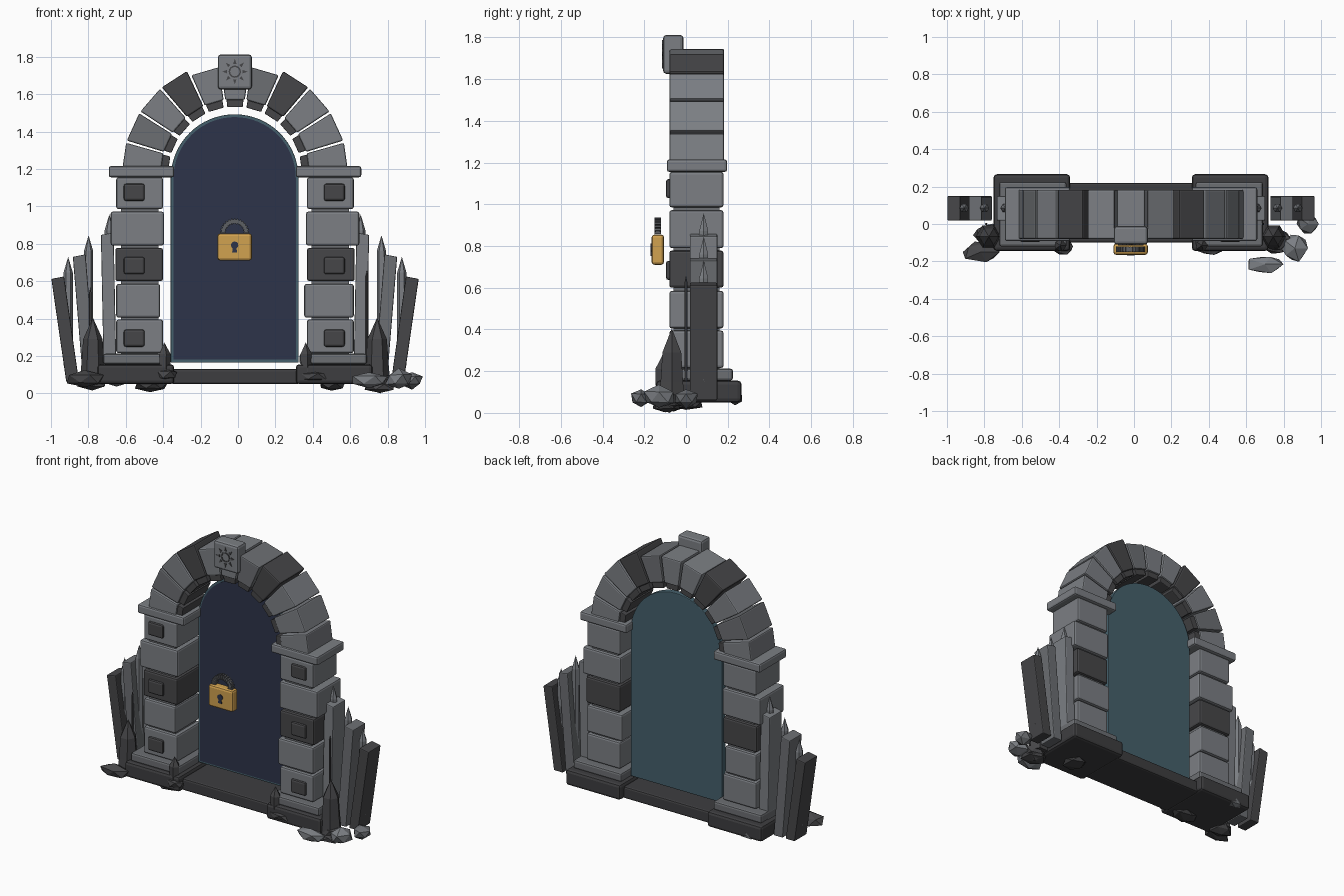
import bpy, bmesh, math, random
from mathutils import Vector

random.seed(4)
cube = bpy.data.objects.get("Cube")
if cube:
    bpy.data.objects.remove(cube)

CX = -0.016  # symmetry axis of the gate


def material(name, r, g, b):
    m = bpy.data.materials.new(name)
    m.use_nodes = True
    m.diffuse_color = (r, g, b, 1)
    m.node_tree.nodes["Principled BSDF"].inputs["Base Color"].default_value = (r, g, b, 1)
    return m


LIGHT = material("light stone", .20, .212, .23)
MID = material("mid grey stone", .15, .158, .17)
DARK = material("dark stone", .062, .062, .066)
BASE = material("base stone", .048, .048, .051)
NAVY = material("navy panel", .026, .034, .068)
TEAL = material("teal door", .06, .118, .15)
GOLD = material("gold", .64, .36, .08)
STEEL = material("steel", .11, .115, .125)


def finish(name, bm, mat, bevel=0.0):
    bmesh.ops.recalc_face_normals(bm, faces=bm.faces)
    mesh = bpy.data.meshes.new(name)
    bm.to_mesh(mesh)
    bm.free()
    mesh.materials.append(mat)
    ob = bpy.data.objects.new(name, mesh)
    bpy.context.collection.objects.link(ob)
    if bevel:
        mod = ob.modifiers.new("Bevel", 'BEVEL')
        mod.width = bevel
        mod.segments = 2
        mod.limit_method = 'ANGLE'
    return ob


def prism(name, pts, y0, y1, mat, bevel=0.0):
    """Outline in x and z, extruded along y."""
    bm = bmesh.new()
    face = bm.faces.new([bm.verts.new((x, y0, z)) for x, z in pts])
    ext = bmesh.ops.extrude_face_region(bm, geom=[face])["geom"]
    verts = [v for v in ext if isinstance(v, bmesh.types.BMVert)]
    bmesh.ops.translate(bm, verts=verts, vec=(0, y1 - y0, 0))
    return finish(name, bm, mat, bevel)


def box(name, x0, x1, y0, y1, z0, z1, mat, bevel=0.012):
    return prism(name, [(x0, z0), (x1, z0), (x1, z1), (x0, z1)], y0, y1, mat, bevel)


def polar(cx, cz, r, deg):
    a = math.radians(deg)
    return cx + r * math.cos(a), cz + r * math.sin(a)


def wedge(name, cx, cz, r0, r1, a0, a1, y0, y1, mat, bevel=0.0):
    pts = [polar(cx, cz, r, a) for r, a in ((r0, a0), (r1, a0), (r1, a1), (r0, a1))]
    return prism(name, pts, y0, y1, mat, bevel)


def crystal(name, x, y, rings, mat, sides=6):
    """Stack of rings (radius, z) ending in a point."""
    bm = bmesh.new()
    loops = []
    for r, z in rings[:-1]:
        loops.append([bm.verts.new((x + r * math.cos(math.tau * i / sides),
                                    y + r * math.sin(math.tau * i / sides), z))
                      for i in range(sides)])
    tip = bm.verts.new((x, y, rings[-1][1]))
    bm.faces.new(loops[0])
    for i in range(sides):
        j = (i + 1) % sides
        for a, b in zip(loops, loops[1:]):
            bm.faces.new((a[i], a[j], b[j], b[i]))
        bm.faces.new((loops[-1][i], loops[-1][j], tip))
    return finish(name, bm, mat)


def rock(name, x, y, z, sx, sy, sz, mat):
    bm = bmesh.new()
    bmesh.ops.create_icosphere(bm, subdivisions=1, radius=1)
    for v in bm.verts:
        k = random.uniform(.78, 1.05)
        v.co = Vector((x + v.co.x * sx * k, y + v.co.y * sy * k, max(0, z + v.co.z * sz * k)))
    # merged facets give a chipped look
    bmesh.ops.dissolve_limit(bm, angle_limit=.3, verts=bm.verts, edges=bm.edges)
    return finish(name, bm, mat)


# Base slab
box("threshold", -.36, .33, -.10, .22, .05, .13, BASE)

for s, side in ((-1, "right"), (1, "left")):
    def X(d):
        return CX + s * d

    def slab(name, d0, d1, *rest):
        a, b = sorted((X(d0), X(d1)))
        return box(f"{side}_{name}", a, b, *rest)

    # Pillar plinth, blocks and cap
    slab("plinth_base", .325, .735, -.144, .266, .05, .155, BASE, .018)
    slab("plinth_step", .345, .705, -.12, .225, .155, .212, MID)
    inner2 = .40 if s < 0 else .37
    blocks = [(.385, .635, .215, .395, LIGHT), (inner2, .635, .405, .585, LIGHT),
              (.385, .64, .60, .778, DARK), (.38, .665, .79, .972, LIGHT),
              (.385, .635, .985, 1.155, LIGHT)]
    for i, (d0, d1, z0, z1, mat) in enumerate(blocks):
        slab(f"pillar_block_{i + 1}", d0, d1, -.08, .18, z0, z1, mat)
    slab("pillar_core", .41, .61, -.06, .16, .2, 1.16, MID, 0)
    slab("pillar_cap", .325, .675, -.092, .197, 1.155, 1.215, LIGHT)

    # Square studs on the pillar front
    px = .515 if s > 0 else -.555
    for z in (.295, .683, 1.075):
        box(f"{side}_stud", px - .056, px + .056, -.096, -.07, z - .046, z + .046, DARK)

    # Leaning boards: bottom offset, top offset, top height
    for i, (b, t, top, mat) in enumerate([(.868, .948, .62, DARK), (.778, .833, .738, MID),
                                          (.667, .683, .855, LIGHT)]):
        w = .034
        prism(f"{side}_board_{i + 1}",
              [(X(b - w), .06), (X(b + w), .06), (X(t + w), top - .008), (X(t - w), top + .005)],
              .018, .15, mat, .006)

    # Pointed pegs behind the boards
    for d, top in ((.892, .73), (.783, .845), (.672, .957)):
        crystal(f"{side}_peg", X(d), .085, [(.025, .15), (.025, top - .085), (0, top)], LIGHT)

    # Large shard, thin rod and small shard
    crystal(f"{side}_shard", X(.76), -.068,
            [(.07, .06), (.062, .15), (.052, .29), (0, .405)], DARK)
    rod_x, rod_top = (-.79, .565) if s < 0 else (.69, .66)
    crystal(f"{side}_rod", rod_x, 0, [(.007, .08), (.007, rod_top - .03), (0, rod_top)], DARK)
    crystal(f"{side}_small_shard", X(.378), -.115,
            [(.03, .08), (.034, .21), (0, .272)], DARK, 5)

# Arch stones with a dark inner ring
AZ, STEP = 1.175, 180 / 11
for i in range(11):
    a0, a1 = i * STEP + .6, (i + 1) * STEP - .6
    mat = DARK if i in (3, 7) else (MID if i in (4, 9) else LIGHT)
    r = .575 if i in (4, 5, 6) else .605
    wedge(f"arch_stone_{i + 1}", CX, AZ, .398, r, a0, a1, -.08, .183, mat, .008)
    wedge(f"arch_lining_{i + 1}", CX, AZ, .358, .40, a0 + 1, a1 - 1, -.07, .172, DARK, .004)

# Keystone with a raised sun
box("keystone", -.108, .074, -.11, -.012, 1.625, 1.812, LIGHT, .016)
SUN = (-.017, 1.72)
for i in range(16):
    wedge("sun_ring", *SUN, .025, .033, i * 22.5, (i + 1) * 22.5, -.114, -.108, DARK)
for i in range(8):
    a = i * 45
    prism("sun_ray", [polar(*SUN, .043, a - 12), polar(*SUN, .043, a + 12), polar(*SUN, .068, a)],
          -.114, -.108, DARK)


# Door slab with an inset front panel
def door_outline(r, z0):
    arc = [polar(-.018, 1.15, r, 180 * i / 32) for i in range(33)]
    return [(-.018 - r, z0), (-.018 + r, z0)] + arc


prism("door", door_outline(.342, .165), .09, .13, TEAL, .004)
prism("door_panel", door_outline(.327, .18), .084, .092, NAVY)

# Padlock
LX = -.018
box("lock_body", LX - .092, LX + .092, -.165, -.105, .71, .855, GOLD, .014)
hole = [polar(LX, .792, .02, -60 + i * 30) for i in range(11)]
prism("keyhole", hole + [(LX - .014, .752), (LX + .014, .752)], -.169, -.162, NAVY)
for i in range(12):
    wedge("shackle_core", LX, .858, .052, .072, i * 15, (i + 1) * 15, -.146, -.124, STEEL)
for i in range(15):
    a = i * 12.4
    wedge("shackle_rib", LX, .858, .047, .078, a - .5, a + 6.5, -.151, -.119, STEEL)

# Loose rocks: centre, half sizes, colour
ROCKS = [(.70, -.215, .07, .12, .055, .05, LIGHT), (.86, -.13, .075, .08, .085, .06, LIGHT),
         (.93, 0, .07, .07, .065, .05, MID), (.76, -.08, .06, .09, .07, .06, DARK),
         (.40, -.125, .09, .10, .045, .035, DARK), (.76, -.1, .035, .1, .08, .037, DARK),
         (-.82, -.15, .075, .11, .065, .05, DARK), (-.78, -.06, .06, .09, .07, .05, DARK),
         (-.38, -.12, .10, .075, .05, .04, DARK), (-.47, -.06, .04, .10, .08, .035, BASE),
         (-.65, .235, .07, .07, .045, .04, MID), (.5, 0, .04, .08, .09, .03, BASE)]
for x, y, z, sx, sy, sz, mat in ROCKS:
    rock("loose_rock", x, y, z, sx, sy, sz, mat)
